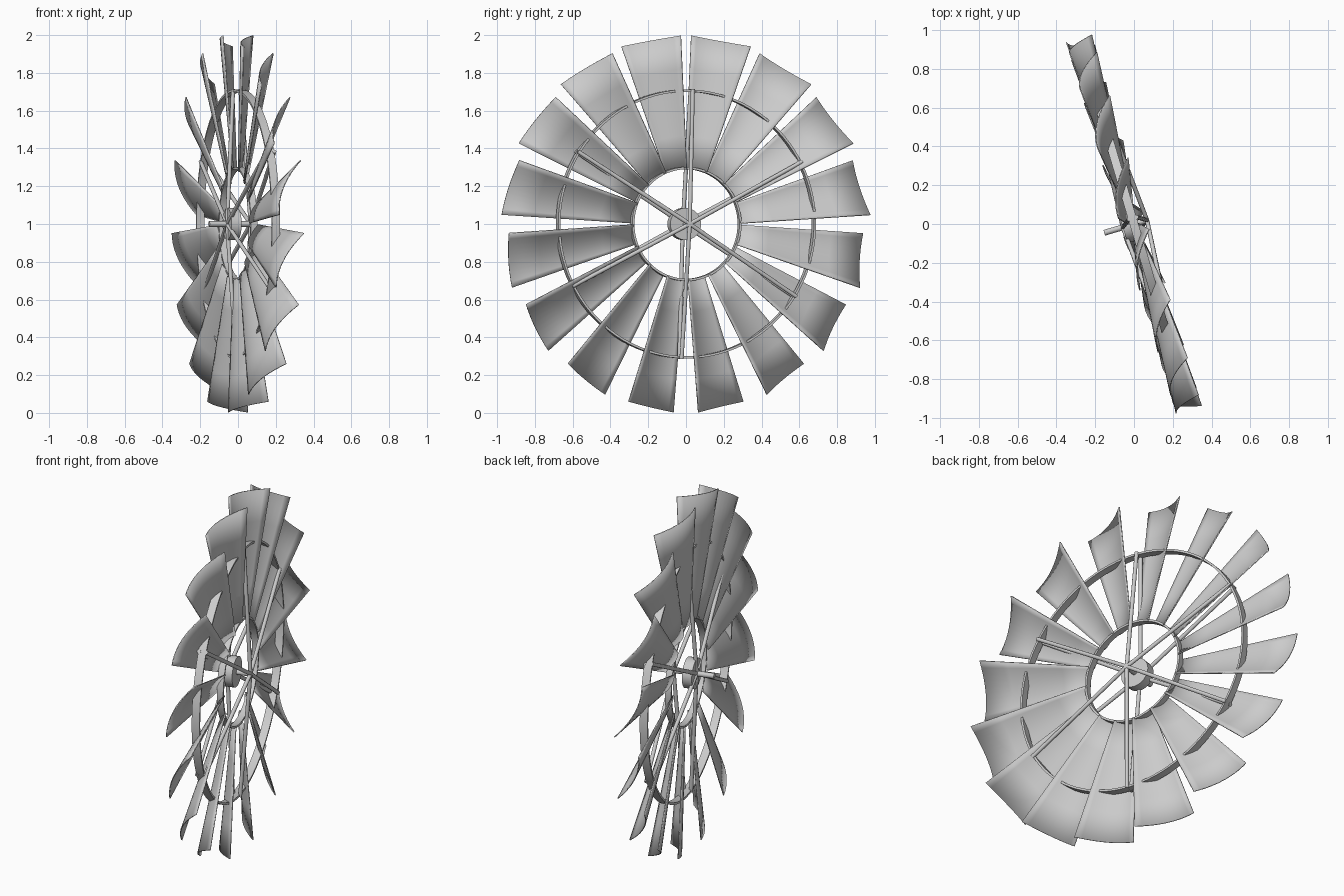
import bpy, bmesh
from math import sin, cos, pi, radians
from mathutils import Vector, Matrix

if "Cube" in bpy.data.objects:
    bpy.data.objects.remove(bpy.data.objects["Cube"])

# Wheel frame: local x is the axle, the wheel stands in local yz
FRAME = Matrix.Translation((0, 0, 1)) @ Matrix.Rotation(radians(16.5), 4, 'Z')


def add_object(name, bm, smooth=True):
    bmesh.ops.recalc_face_normals(bm, faces=bm.faces)
    mesh = bpy.data.meshes.new(name)
    bm.to_mesh(mesh)
    bm.free()
    ob = bpy.data.objects.new(name, mesh)
    bpy.context.collection.objects.link(ob)
    ob.matrix_world = FRAME
    if smooth:
        bpy.ops.object.select_all(action='DESELECT')
        bpy.context.view_layer.objects.active = ob
        ob.select_set(True)
        bpy.ops.object.shade_smooth_by_angle(angle=radians(35))
    return ob


def polar(axial, radius, angle, side=0.0):
    """Point on the wheel; angle is clockwise from the top, side is tangential."""
    return Vector((axial, radius * sin(angle) + side * cos(angle),
                   radius * cos(angle) - side * sin(angle)))


def rod(name, a, b, radius, sides=12):
    bm = bmesh.new()
    d = b - a
    m = Matrix.Translation((a + b) / 2) @ d.to_track_quat('Z', 'Y').to_matrix().to_4x4()
    bmesh.ops.create_cone(bm, cap_ends=True, segments=sides, radius1=radius,
                          radius2=radius, depth=d.length, matrix=m)
    return add_object(name, bm)


def band(name, radius, half_width, thick, steps=96):
    bm = bmesh.new()
    profile = [(-half_width, radius - thick), (half_width, radius - thick),
               (half_width, radius), (-half_width, radius)]
    rows = [[bm.verts.new(polar(a, r, 2 * pi * i / steps)) for a, r in profile]
            for i in range(steps)]
    for i in range(steps):
        p, q = rows[i], rows[(i + 1) % steps]
        for k in range(4):
            n = (k + 1) % 4
            bm.faces.new((p[k], p[n], q[n], q[k]))
    return add_object(name, bm)


def blade(name, angle, cols=10, rows=4):
    bm = bmesh.new()
    grid = []
    for j in range(rows + 1):
        f = j / rows
        r = 0.292 + (0.988 - 0.292) * f
        s = 0.37 + 0.63 * f                  # taper towards the hub
        line = []
        for i in range(cols + 1):
            t = 2 * i / cols - 1
            axial = s * (0.068 * t - 0.037 * (1 - t * t))   # pitch and scoop
            line.append(bm.verts.new(polar(axial, r, angle, s * 0.147 * t)))
        grid.append(line)
    for j in range(rows):
        for i in range(cols):
            bm.faces.new((grid[j][i], grid[j][i + 1], grid[j + 1][i + 1], grid[j + 1][i]))
    ob = add_object(name, bm)
    mod = ob.modifiers.new("thickness", 'SOLIDIFY')
    mod.thickness = 0.006
    mod.offset = 0


# Sixteen scooped sails
for n in range(16):
    blade(f"blade_{n + 1}", (n + 0.5) * pi / 8)

# Support rings
band("outer_ring", 0.712, 0.022, 0.012)
band("inner_ring", 0.302, 0.018, 0.012)

# Axle and hub
rod("axle", Vector((-0.16, 0, 0)), Vector((0.08, 0, 0)), 0.015, 16)
rod("hub", Vector((-0.06, 0, 0)), Vector((-0.005, 0, 0)), 0.085, 32)

# Front and rear spokes, bracing the outer ring from both ends of the axle
for n in range(6):
    ang = n * pi / 3 + radians(2.5)
    rod(f"front_spoke_{n + 1}", polar(0.07, 0, ang), polar(0.022, 0.715, ang), 0.011)
    rod(f"rear_spoke_{n + 1}", polar(-0.06, 0, ang), polar(-0.018, 0.715, ang), 0.011)
